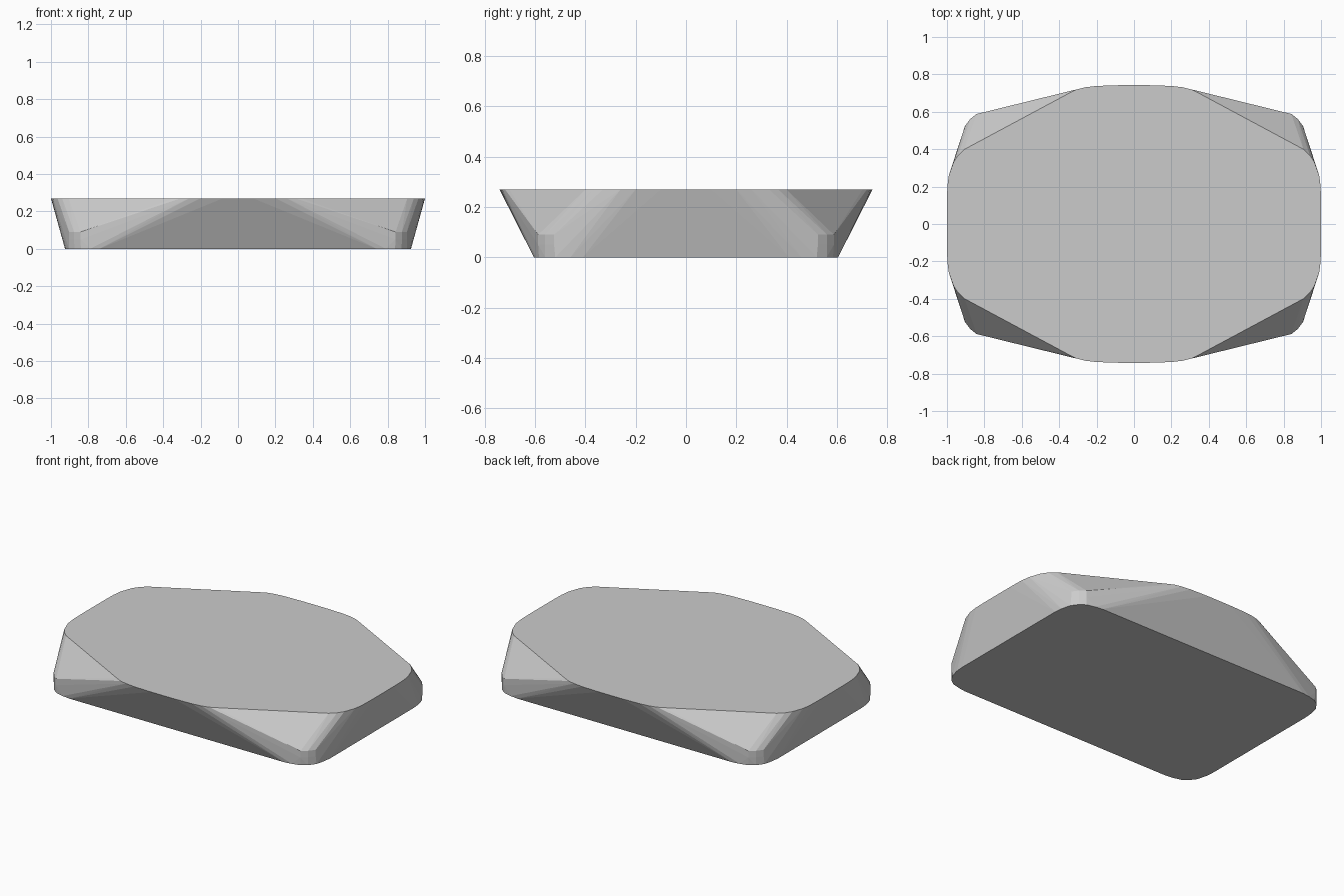
import bpy, bmesh

if "Cube" in bpy.data.objects:
    bpy.data.objects.remove(bpy.data.objects["Cube"])

H = 0.27

# One quarter of each outline (x, y); the rest is mirrored
top = [(1.0, 0.1), (0.998, 0.2), (0.99, 0.26), (0.965, 0.33), (0.94, 0.367), (0.905, 0.40),
       (0.34, 0.703), (0.305, 0.72), (0.26, 0.731), (0.2, 0.738), (0.08, 0.742)]
base = [(0.925, 0.41), (0.92, 0.46), (0.905, 0.52), (0.875, 0.56),
        (0.84, 0.585), (0.79, 0.598), (0.74, 0.605)]
# Short upright corner blocks above the base
corner = [(0.903, 0.525), (0.876, 0.561), (0.842, 0.588)]

bm = bmesh.new()


def ring(points, z):
    for x, y in points:
        for sx in (-1, 1):
            for sy in (-1, 1):
                bm.verts.new((sx * x, sy * y, z))


# Skin the outlines into one faceted slab
ring(top, H)
ring(base, 0)
ring(corner, 0.05)
ring(corner, 0.09)
res = bmesh.ops.convex_hull(bm, input=bm.verts[:])
inner = {g for g in res["geom_interior"] + res["geom_unused"] if isinstance(g, bmesh.types.BMVert)}
bmesh.ops.delete(bm, geom=list(inner), context='VERTS')
bmesh.ops.dissolve_limit(bm, angle_limit=0.01, verts=bm.verts[:], edges=bm.edges[:])
bmesh.ops.recalc_face_normals(bm, faces=bm.faces[:])

mesh = bpy.data.meshes.new("faceted_slab")
bm.to_mesh(mesh)
bm.free()
slab = bpy.data.objects.new("faceted_slab", mesh)
bpy.context.collection.objects.link(slab)
